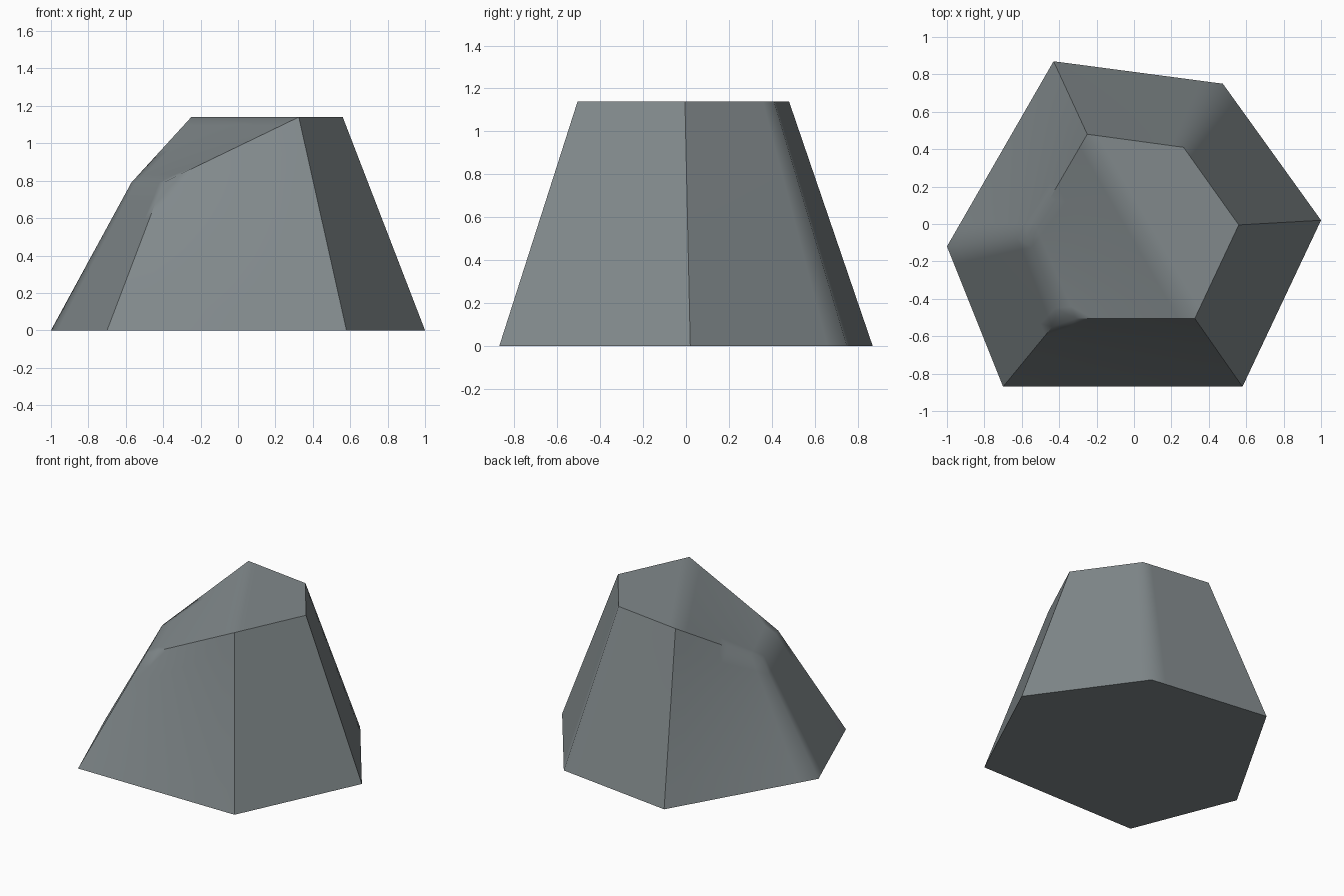
import bpy, bmesh, math
from mathutils import Vector

if "Cube" in bpy.data.objects:
    bpy.data.objects.remove(bpy.data.objects["Cube"])

# Base outline and tapered upper outline (two left corners sit lower)
base = [(-1, -.12, 0), (-.70, -.87, 0), (.58, -.87, 0),
        (1, .02, 0), (.475, .75, 0), (-.43, .87, 0)]
top = [(-.57, -.07, .79), (-.40, -.505, .79), (.325, -.505, 1.14),
       (.56, -.005, 1.14), (.265, .41, 1.14), (-.25, .48, 1.14)]
base = [Vector(p) for p in base]
top = [Vector(p) for p in top]
N = 8

bm = bmesh.new()


def patch(a, b, c, d):
    """Ruled four-corner patch, so twisted sides curve gently."""
    g = [[bm.verts.new(a.lerp(b, i / N).lerp(d.lerp(c, i / N), j / N))
          for i in range(N + 1)] for j in range(N + 1)]
    for j in range(N):
        for i in range(N):
            bm.faces.new((g[j][i], g[j][i + 1], g[j + 1][i + 1], g[j + 1][i]))


# Six sides
for k in range(6):
    m = (k + 1) % 6
    patch(base[k], base[m], top[m], top[k])
# Flat cap, sloped cap and underside
patch(top[2], top[3], top[4], top[5])
patch(top[0], top[1], top[2], top[5])
patch(base[5], base[4], base[3], base[2])
patch(base[5], base[2], base[1], base[0])

bmesh.ops.remove_doubles(bm, verts=bm.verts, dist=.0005)
bmesh.ops.recalc_face_normals(bm, faces=bm.faces)
mesh = bpy.data.meshes.new("rock")
bm.to_mesh(mesh)
bm.free()

# Smooth shading with the strong corners kept sharp
mesh.shade_smooth()
mesh.set_sharp_from_angle(angle=math.radians(50))

stone = bpy.data.materials.new("stone grey")
stone.diffuse_color = (.22, .25, .26, 1)
stone.use_nodes = True
stone.node_tree.nodes["Principled BSDF"].inputs["Base Color"].default_value = stone.diffuse_color
mesh.materials.append(stone)
bpy.context.collection.objects.link(bpy.data.objects.new("rock", mesh))
